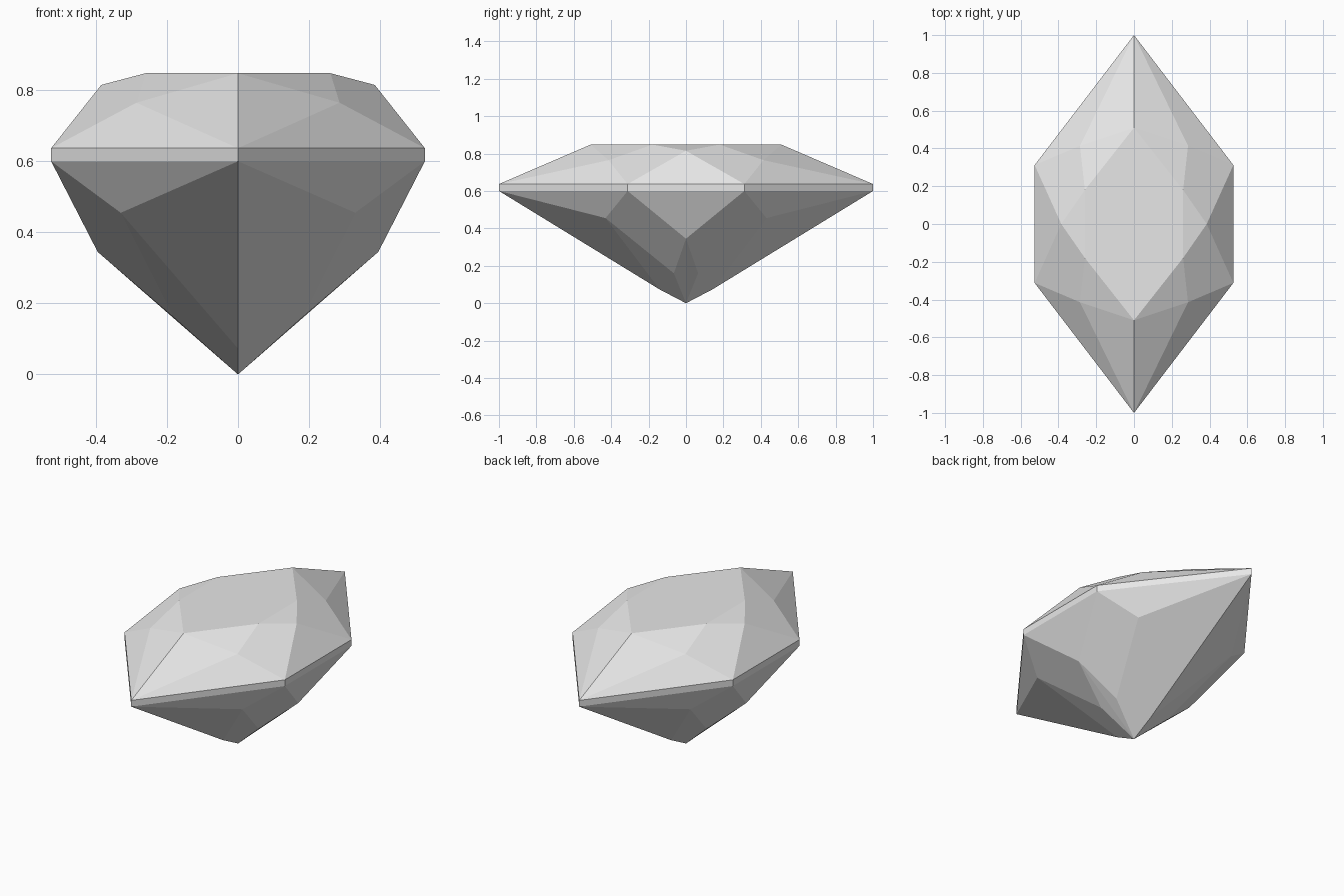
import bpy
import bmesh
import math

cube = bpy.data.objects.get("Cube")
if cube:
    bpy.data.objects.remove(cube, do_unlink=True)

# One pale grey for the whole stone
grey = bpy.data.materials.new("pale_grey")
grey.use_nodes = True
colour = (0.8, 0.8, 0.8, 1.0)
grey.diffuse_color = colour
grey.node_tree.nodes["Principled BSDF"].inputs["Base Color"].default_value = colour

GIRDLE_LOW, GIRDLE_HIGH, TABLE = 0.6, 0.637, 0.848

# Facet corners of one quarter; the rest is mirrored
quarter = [
    # flat top and crown
    (0, 0.51, TABLE), (0.26, 0.18, TABLE),
    (0.385, 0, 0.815), (0.286, 0.414, 0.765),
    # pavilion
    (0.395, 0, 0.345), (0.33, 0.43, 0.455),
    (0.18, 0.065, 0.16), (0, 0.14, 0.073),
    # bottom point
    (0, 0, 0),
]
# Girdle band
for z in (GIRDLE_LOW, GIRDLE_HIGH):
    quarter += [(0, 1, z), (0.526, 0.312, z)]

corners = {(x * sx, y * sy, z) for x, y, z in quarter
           for sx in (-1, 1) for sy in (-1, 1)}

# Wrap the corners in a convex skin and merge coplanar triangles into facets
bm = bmesh.new()
for co in sorted(corners):
    bm.verts.new(co)
bmesh.ops.convex_hull(bm, input=bm.verts[:])
bmesh.ops.dissolve_limit(bm, angle_limit=math.radians(1.5),
                         verts=bm.verts[:], edges=bm.edges[:])
bmesh.ops.recalc_face_normals(bm, faces=bm.faces[:])

mesh = bpy.data.meshes.new("cut_gemstone")
bm.to_mesh(mesh)
bm.free()
mesh.materials.append(grey)
gem = bpy.data.objects.new("cut_gemstone", mesh)
bpy.context.collection.objects.link(gem)
